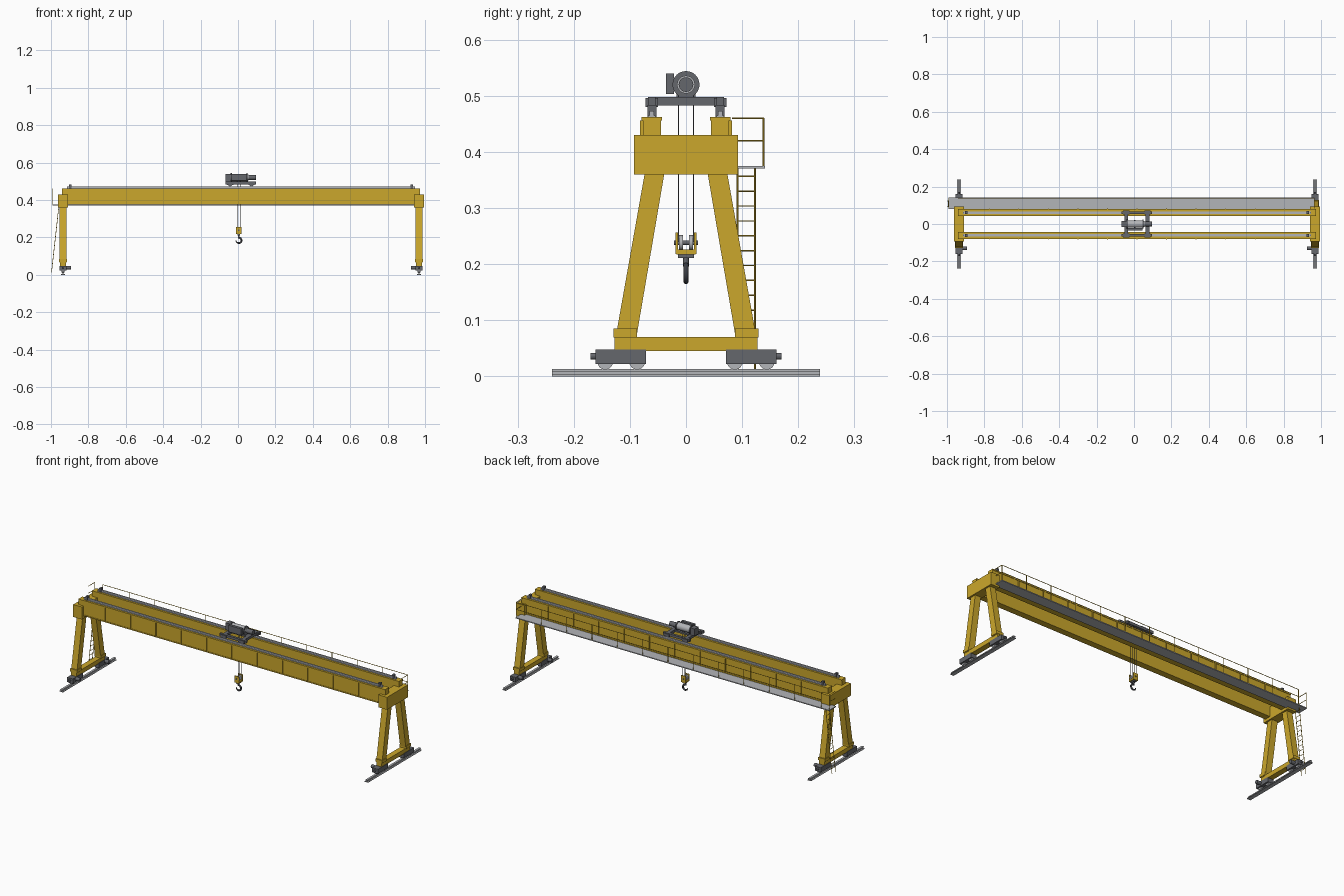
import bpy, bmesh, math
from mathutils import Vector, Matrix

old = bpy.data.objects.get("Cube")
if old:
    bpy.data.objects.remove(old)


def material(name, rgb):
    m = bpy.data.materials.new(name)
    m.use_nodes = True
    m.diffuse_color = (*rgb, 1)
    m.node_tree.nodes["Principled BSDF"].inputs["Base Color"].default_value = (*rgb, 1)
    return m


YELLOW = material("crane yellow", (0.60, 0.39, 0.025))
DARK = material("machinery grey", (0.13, 0.135, 0.15))
BLACK = material("hook steel", (0.045, 0.048, 0.055))
LIGHT = material("light steel", (0.45, 0.46, 0.48))


class Part:
    """Collects simple solids into one named object."""

    def __init__(self, name, mat):
        self.name, self.mat, self.bm = name, mat, bmesh.new()

    def box(self, x, y, z):
        size = Matrix.Diagonal((x[1] - x[0], y[1] - y[0], z[1] - z[0], 1))
        mid = Vector((sum(x) / 2, sum(y) / 2, sum(z) / 2))
        bmesh.ops.create_cube(self.bm, size=1, matrix=Matrix.Translation(mid) @ size)
        return self

    def rod(self, a, b, r, sides=16):
        a, b = Vector(a), Vector(b)
        turn = (b - a).to_track_quat("Z", "Y").to_matrix().to_4x4()
        bmesh.ops.create_cone(self.bm, cap_ends=True, segments=sides, radius1=r, radius2=r,
                              depth=(b - a).length, matrix=Matrix.Translation((a + b) / 2) @ turn)
        return self

    def prism(self, x, profile):
        """Extrudes a (y, z) outline along x."""
        face = self.bm.faces.new([self.bm.verts.new((x[0], *p)) for p in profile])
        new = bmesh.ops.extrude_face_region(self.bm, geom=[face])["geom"]
        verts = [v for v in new if isinstance(v, bmesh.types.BMVert)]
        bmesh.ops.translate(self.bm, verts=verts, vec=(x[1] - x[0], 0, 0))
        return self

    def done(self, smooth=False):
        bmesh.ops.recalc_face_normals(self.bm, faces=self.bm.faces)
        mesh = bpy.data.meshes.new(self.name)
        self.bm.to_mesh(mesh)
        self.bm.free()
        mesh.materials.append(self.mat)
        ob = bpy.data.objects.new(self.name, mesh)
        bpy.context.collection.objects.link(ob)
        if smooth:
            bpy.ops.object.select_all(action="DESELECT")
            bpy.context.view_layer.objects.active = ob
            ob.select_set(True)
            bpy.ops.object.shade_smooth_by_angle(angle=math.radians(40))
        return ob


def span(mid, half):
    return (mid - half, mid + half)


MID, HALF, GY = 0.016, 0.952, 0.061
SIDES = (-1, 1)
PANEL = 0.158
stations = [MID + PANEL * i for i in range(-5, 6)]
girder_x = span(MID, 0.957)

# Twin box girders with flanges, stiffeners, trolley rails and end stops
for s, label in zip(SIDES, ("front", "back")):
    y = s * GY
    g = Part(label + "_girder", YELLOW)
    g.box(girder_x, span(y, 0.016), (0.375, 0.46))
    for z in (0.378, 0.459):
        g.box(girder_x, span(y, 0.018), span(z, 0.003))
    g.done()
    st = Part(label + "_girder_stiffeners", YELLOW)
    for x in stations:
        st.box(span(x, 0.002), sorted((y + s * 0.01, y + s * 0.021)), (0.381, 0.456))
    st.done()
    rail = Part(label + "_trolley_rail", LIGHT)
    rail.box(span(MID, 0.93), span(y, 0.007), (0.461, 0.465))
    rail.box(span(MID, 0.93), span(y, 0.004), (0.465, 0.473)).done()
    stops = Part(label + "_rail_stops", DARK)
    for e in SIDES:
        stops.box(span(MID + e * 0.913, 0.006), span(y, 0.008), (0.462, 0.484))
    stops.done()

# End frames: head beam, splayed legs, tie beam, bogies and ground rail
for e, label in zip(SIDES, ("right", "left")):
    x = MID + e * HALF
    head = Part(label + "_head_beam", YELLOW)
    head.box(span(x, 0.027), span(0, 0.093), (0.36, 0.43)).done()
    legs = Part(label + "_legs", YELLOW)
    collars = Part(label + "_leg_collars", YELLOW)
    bogies = Part(label + "_bogies", DARK)
    wheels = Part(label + "_wheels", LIGHT)
    drives = Part(label + "_travel_motors", DARK)
    for s in SIDES:
        legs.prism(span(x, 0.018), [(s * 0.038, 0.365), (s * 0.073, 0.365),
                                    (s * 0.126, 0.066), (s * 0.089, 0.066)])
        collars.box(span(x, 0.021), span(s * 0.108, 0.021), (0.069, 0.085))
        bogies.box(span(x, 0.018), span(s * 0.116, 0.045), (0.022, 0.048))
        bogies.rod((x, s * 0.15, 0.036), (x, s * 0.17, 0.036), 0.006)
        for wy in (0.087, 0.144):
            wheels.rod((x - 0.009, s * wy, 0.026), (x + 0.009, s * wy, 0.026), 0.014, 20)
        drives.rod((x - e * 0.016, s * 0.13, 0.038), (x - e * 0.042, s * 0.13, 0.038), 0.010)
    legs.done()
    collars.done()
    bogies.done()
    wheels.done(True)
    drives.done(True)
    tie = Part(label + "_tie_beam", YELLOW)
    tie.box(span(x, 0.016), span(0, 0.127), (0.045, 0.07)).done()
    track = Part(label + "_ground_rail", LIGHT)
    for w, z in ((0.011, (0, 0.003)), (0.003, (0.003, 0.009)), (0.006, (0.009, 0.013))):
        track.box(span(x, w), span(0, 0.239), z)
    track.done()

# Walkway along the back girder with its railing
WX = (-0.992, 0.965)
Part("walkway", LIGHT).box(WX, (0.079, 0.141), (0.370, 0.375)).done()
railing = Part("walkway_railing", YELLOW)
for z in (0.42, 0.46):
    railing.rod((-0.94, 0.138, z), (0.963, 0.138, z), 0.0016, 8)
    for x in (-0.99, 0.963):
        railing.rod((x, 0.082, z), (x, 0.138, z), 0.0016, 8)
for x in stations + [-0.94, 0.963, -0.99]:
    railing.rod((x, 0.138, 0.372), (x, 0.138, 0.46), 0.0016, 8)
railing.done(True)

# Access ladder leaning outward at the right end
ladder = Part("access_ladder", YELLOW)
foot, top = Vector((-0.997, 0, 0.012)), Vector((-0.957, 0, 0.375))
for y in (0.092, 0.123):
    ladder.rod(foot + Vector((0, y, 0)), top + Vector((0, y, 0)), 0.0016, 8)
for i in range(1, 14):
    p = foot.lerp(top, i / 13.7)
    ladder.rod((p.x, 0.092, p.z), (p.x, 0.123, p.z), 0.0012, 8)
ladder.done(True)

# Trolley frame and wheels
frame = Part("trolley_frame", DARK)
tw = Part("trolley_wheels", DARK)
for s in SIDES:
    frame.box((-0.068, 0.097), span(s * GY, 0.007), (0.484, 0.498))
    for x in (-0.042, 0.072):
        frame.box(span(x, 0.017), span(s * GY, 0.011), (0.480, 0.496))
        tw.rod((x, s * GY - 0.006, 0.483), (x, s * GY + 0.006, 0.483), 0.011, 20)
for x in (-0.042, 0.072):
    frame.box(span(x, 0.010), span(0, 0.057), (0.483, 0.498))
frame.box((-0.045, 0.075), span(0, 0.014), (0.488, 0.497))
frame.done()
tw.done(True)

# Hoist: drum with flanges, gearbox, motor and control box
Part("hoist_drum", LIGHT).rod((-0.035, 0, 0.52), (0.05, 0, 0.52), 0.020, 32).done(True)
ends = Part("drum_flanges", DARK)
for x in (-0.036, 0.049):
    ends.rod((x - 0.003, 0, 0.52), (x + 0.003, 0, 0.52), 0.024, 32)
    ends.box(span(x, 0.004), span(0, 0.013), (0.495, 0.515))
ends.done(True)
gear = Part("hoist_gearbox", DARK)
gear.box((-0.066, -0.037), span(0, 0.017), (0.498, 0.538)).done()
motor = Part("hoist_motor", DARK)
motor.rod((0.05, 0, 0.52), (0.097, 0, 0.52), 0.013, 24).done(True)
Part("motor_collar", LIGHT).rod((0.05, 0, 0.52), (0.056, 0, 0.52), 0.016, 24).done(True)
control = Part("control_box", DARK)
control.box((-0.035, 0.045), (-0.036, -0.021), (0.503, 0.54)).done()

# Hoist ropes
HX = 0.004
ropes = Part("hoist_ropes", DARK)
for y in (-0.0135, 0.0135):
    for x in (-0.007, 0.007):
        ropes.rod((HX + x, y, 0.24), (HX + x, y, 0.51), 0.0012, 8)
ropes.done(True)

# Hook block: cheek plates, sheaves, axle and crosshead
cheeks = Part("hook_block_cheeks", YELLOW)
sheaves = Part("hook_block_sheaves", LIGHT)
for s in SIDES:
    cheeks.box(span(HX, 0.014), span(s * 0.0165, 0.0018), (0.218, 0.256))
    sheaves.rod((HX, s * 0.005, 0.238), (HX, s * 0.0125, 0.238), 0.0135, 24)
cheeks.box(span(HX, 0.014), span(0, 0.017), (0.217, 0.226)).done()
sheaves.done(True)
axle = Part("hook_block_axle", DARK)
axle.rod((HX, -0.021, 0.238), (HX, 0.021, 0.238), 0.004)
axle.box(span(HX, 0.008), span(0, 0.014), (0.211, 0.219))
axle.rod((HX, 0, 0.196), (HX, 0, 0.213), 0.005).done(True)

# Hook as a tapered bevelled curve
curve = bpy.data.curves.new("hook", "CURVE")
curve.dimensions = "3D"
curve.bevel_depth, curve.bevel_resolution, curve.use_fill_caps = 0.005, 3, True
line = curve.splines.new("POLY")
steps = 18
line.points.add(steps + 1)
line.points[0].co = (HX, 0, 0.204, 1)
for i in range(steps + 1):
    a = math.radians(90 - 265 * i / steps)
    line.points[i + 1].co = (HX + 0.0145 * math.cos(a), 0, 0.184 + 0.0145 * math.sin(a), 1)
    line.points[i + 1].radius = 1 if i < 12 else 1 - 0.1 * (i - 12)
curve.materials.append(BLACK)
bpy.context.collection.objects.link(bpy.data.objects.new("hook", curve))
